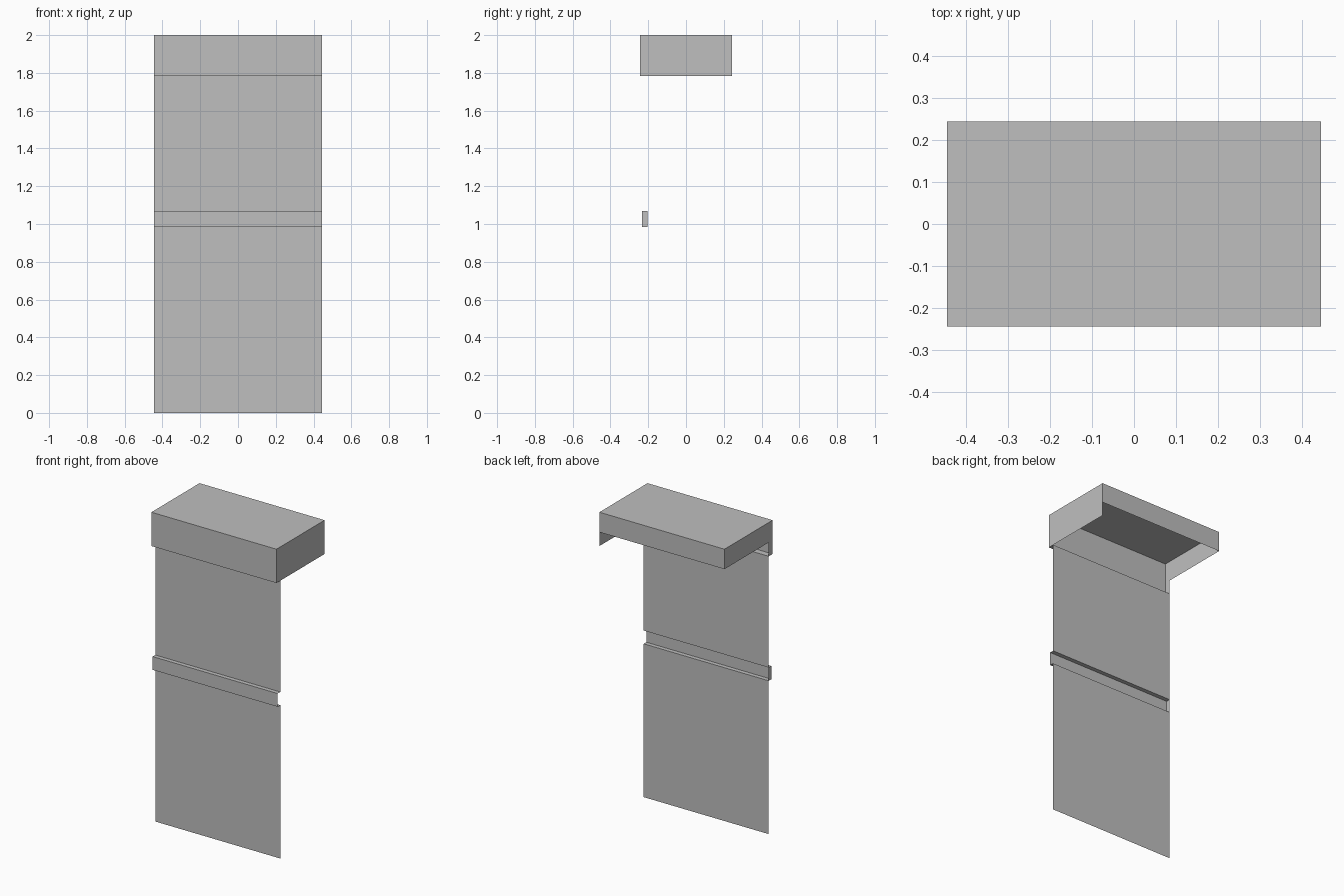
import bpy

cube = bpy.data.objects.get("Cube")
if cube:
    bpy.data.objects.remove(cube, do_unlink=True)

# Overall half sizes and key levels
W, D = 0.444, 0.244
SHEET, BAND = -0.205, -0.232          # depth of the sheet and of the raised band
TOP, HOOD, LIP = 2.0, 1.783, 1.872    # top, long skirt edge, short skirt edge
BAND_TOP, BAND_LOW = 1.069, 0.984

grey = bpy.data.materials.new("plain grey")
grey.use_nodes = True
colour = (0.52, 0.52, 0.52, 1)
grey.diffuse_color = colour
grey.node_tree.nodes["Principled BSDF"].inputs["Base Color"].default_value = colour


def add_mesh(name, verts, faces):
    mesh = bpy.data.meshes.new(name)
    mesh.from_pydata(verts, [], faces)
    mesh.materials.append(grey)
    obj = bpy.data.objects.new(name, mesh)
    bpy.context.collection.objects.link(obj)
    return obj


def sweep(name, profile):
    """Sweep an open (y, z) profile across the full width."""
    n = len(profile)
    verts = [(x, y, z) for x in (-W, W) for y, z in profile]
    faces = [(i, i + 1, n + i + 1, n + i) for i in range(n - 1)]
    return add_mesh(name, verts, faces)


def side(name, x, outline):
    """Flat end plate from a (y, z) outline."""
    order = outline if x > 0 else outline[::-1]
    return add_mesh(name, [(x, y, z) for y, z in order], [range(len(order))])


# Thin front sheet with its raised band
sweep("front_sheet", [(SHEET, HOOD), (SHEET, BAND_TOP), (BAND, BAND_TOP),
                      (BAND, BAND_LOW), (SHEET, BAND_LOW), (SHEET, 0)])
side("band_end", -W, [(BAND, BAND_LOW), (SHEET, BAND_LOW),
                      (SHEET, BAND_TOP), (BAND, BAND_TOP)])

# Hood: short back skirt, top, long front skirt and the ledge back to the sheet
sweep("hood", [(D, LIP), (D, TOP), (-D, TOP), (-D, HOOD), (SHEET, HOOD)])

# Hood ends: one full depth, one cut short behind the front skirt
side("hood_left_end", W, [(-D, HOOD), (D, HOOD), (D, TOP), (-D, TOP)])
side("hood_right_end", -W, [(-D, HOOD), (SHEET, HOOD), (SHEET, LIP),
                            (D, LIP), (D, TOP), (-D, TOP)])
